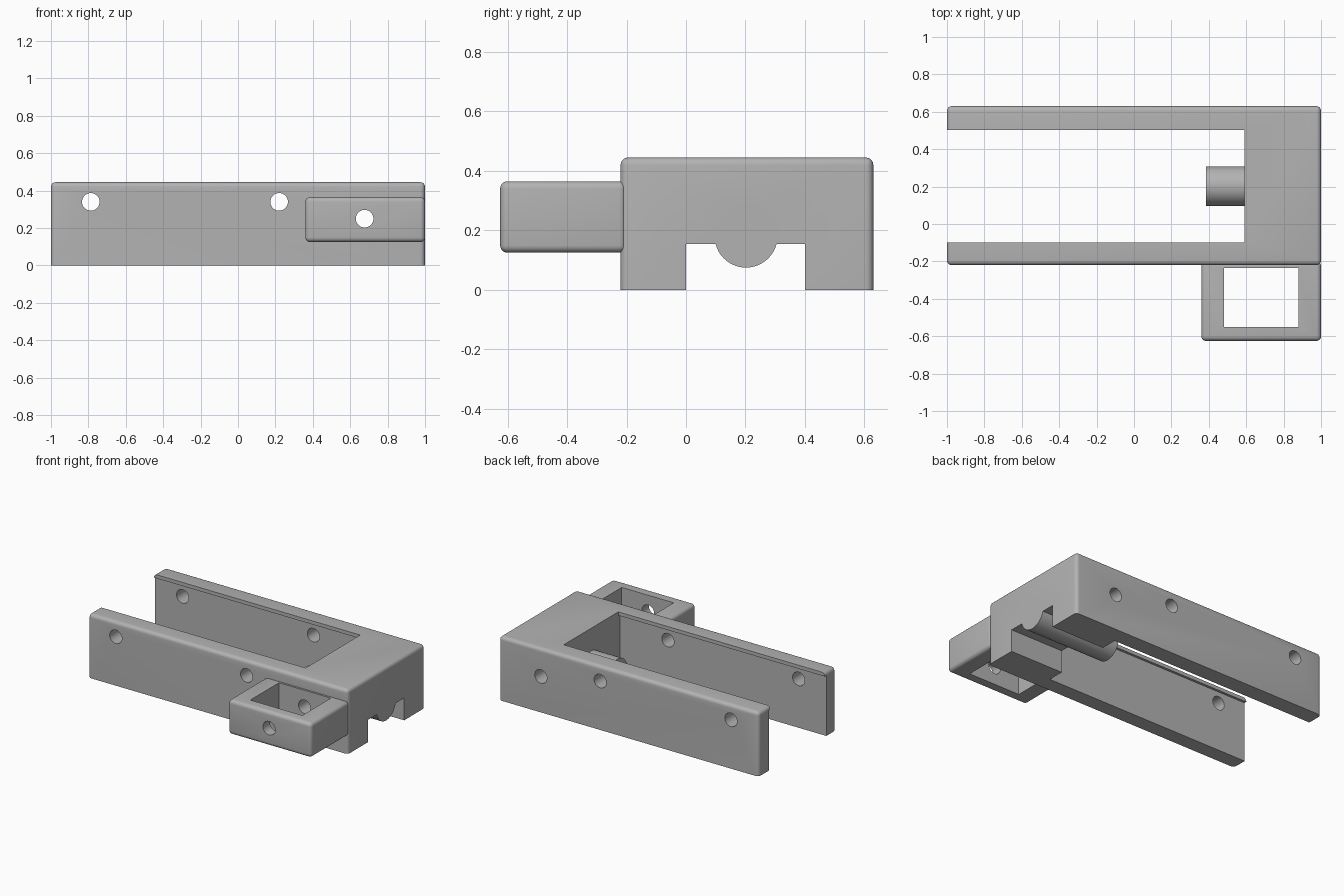
import bpy, math

if "Cube" in bpy.data.objects:
    bpy.data.objects.remove(bpy.data.objects["Cube"], do_unlink=True)

grey = bpy.data.materials.new("matte grey")
grey.use_nodes = True
grey.diffuse_color = (0.45, 0.45, 0.45, 1)
grey.node_tree.nodes["Principled BSDF"].inputs["Base Color"].default_value = (0.45, 0.45, 0.45, 1)


def finish(name):
    ob = bpy.context.object
    ob.name = name
    bpy.ops.object.transform_apply(location=False, rotation=True, scale=True)
    ob.data.materials.append(grey)
    return ob


def box(name, x, y, z):
    bpy.ops.mesh.primitive_cube_add(
        size=1, location=[sum(r) / 2 for r in (x, y, z)])
    bpy.context.object.scale = [r[1] - r[0] for r in (x, y, z)]
    return finish(name)


def rod(name, radius, length, location, rotation):
    bpy.ops.mesh.primitive_cylinder_add(
        vertices=48, radius=radius, depth=length, location=location, rotation=rotation)
    return finish(name)


def apply(ob, mod):
    bpy.context.view_layer.objects.active = ob
    bpy.ops.object.modifier_apply(modifier=mod.name)


def round_edges(ob, radius, keep_bottom=False):
    # Weighted edges let the underside stay sharp
    low = min(v.co.z for v in ob.data.vertices)
    weight = ob.data.attributes.new("bevel_weight_edge", "FLOAT", "EDGE")
    for e in ob.data.edges:
        flat = all(ob.data.vertices[i].co.z < low + 0.001 for i in e.vertices)
        weight.data[e.index].value = 0.0 if keep_bottom and flat else 1.0
    mod = ob.modifiers.new("Rounding", "BEVEL")
    mod.limit_method = "WEIGHT"
    mod.width = radius
    mod.segments = 5
    apply(ob, mod)


def combine(ob, tool, operation):
    mod = ob.modifiers.new("Combine", "BOOLEAN")
    mod.object = tool
    mod.operation = operation
    mod.solver = "EXACT"
    apply(ob, mod)
    bpy.data.objects.remove(tool, do_unlink=True)


# Main housing with rounded top and corners
housing = box("forked_housing", (-1, 1), (-0.22, 0.63), (0, 0.445))
round_edges(housing, 0.025, keep_bottom=True)

# Side bracket, rounded all over
bracket = box("side_bracket", (0.36, 1), (-0.625, -0.2), (0.125, 0.365))
round_edges(bracket, 0.025)
combine(housing, bracket, "UNION")

# Open pocket, narrower at the top to leave a small lip
combine(housing, box("pocket", (-1.1, 0.59), (-0.115, 0.515), (-0.1, 0.42)), "DIFFERENCE")
combine(housing, box("pocket_mouth", (-1.1, 0.59), (-0.098, 0.502), (0.3, 0.6)), "DIFFERENCE")

# Channel under the solid end, and the bracket window
combine(housing, box("channel", (0.5, 1.1), (0, 0.4), (-0.1, 0.155)), "DIFFERENCE")
combine(housing, box("window", (0.48, 0.88), (-0.55, -0.235), (0, 0.6)), "DIFFERENCE")

# Round peg running along the channel into the pocket
peg = rod("peg", 0.106, 0.615, (0.6925, 0.202, 0.181), (0, math.pi / 2, 0))
combine(housing, peg, "UNION")

# Cross holes
for x, z in ((-0.787, 0.34), (0.22, 0.34), (0.677, 0.25)):
    hole = rod("cross_hole", 0.047, 2, (x, 0, z), (math.pi / 2, 0, 0))
    combine(housing, hole, "DIFFERENCE")

bpy.ops.object.select_all(action="DESELECT")
housing.select_set(True)
bpy.context.view_layer.objects.active = housing
bpy.ops.object.shade_smooth_by_angle(angle=math.radians(32))
